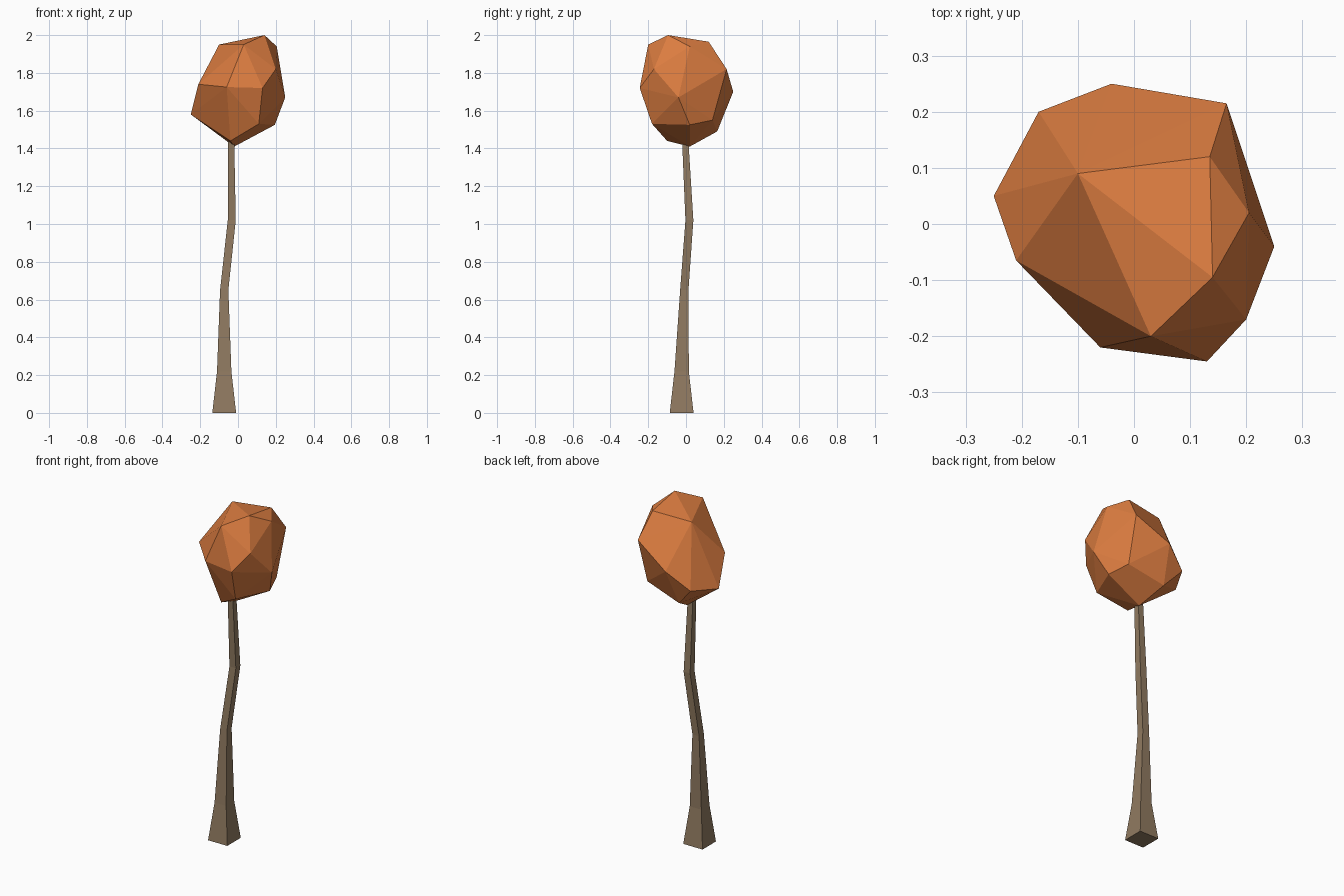
import bpy, bmesh

if "Cube" in bpy.data.objects:
    bpy.data.objects.remove(bpy.data.objects["Cube"])


def material(name, rgb):
    m = bpy.data.materials.new(name)
    m.diffuse_color = (*rgb, 1)
    m.use_nodes = True
    m.node_tree.nodes["Principled BSDF"].inputs["Base Color"].default_value = m.diffuse_color
    return m


def make_object(name, bm, mat):
    bmesh.ops.recalc_face_normals(bm, faces=bm.faces)
    me = bpy.data.meshes.new(name)
    bm.to_mesh(me)
    bm.free()
    me.materials.append(mat)
    ob = bpy.data.objects.new(name, me)
    bpy.context.collection.objects.link(ob)
    return ob


bark = material("bark_brown", (0.28, 0.195, 0.118))
leaf = material("autumn_orange", (0.72, 0.205, 0.052))

# Trunk: crooked, tapering square sections (centre x, centre y, z, half width)
sections = [
    (-0.073, -0.023, 0.0, 0.063),
    (-0.073, -0.023, 0.22, 0.038),
    (-0.073, -0.009, 0.65, 0.022),
    (-0.033, 0.018, 1.02, 0.021),
    (-0.037, -0.007, 1.50, 0.016),
]
bm = bmesh.new()
rings = []
for x, y, z, h in sections:
    rings.append([bm.verts.new((x + sx * h, y + sy * h, z))
                  for sx, sy in ((-1, -1), (1, -1), (1, 1), (-1, 1))])
for a, b in zip(rings, rings[1:]):
    for i in range(4):
        j = (i + 1) % 4
        bm.faces.new((a[i], a[j], b[j], b[i]))
bm.faces.new(rings[0])
bm.faces.new(rings[-1])
make_object("trunk", bm, bark)

# Crown: faceted boulder shape, the convex hull of its corner points
corners = [
    # top
    (0.14, -0.095, 2.0), (0.03, -0.20, 1.95), (-0.10, 0.09, 1.95),
    (0.135, 0.12, 1.965), (0.205, 0.02, 1.94),
    # middle
    (0.165, 0.215, 1.82), (0.20, -0.17, 1.82), (0.25, -0.04, 1.67),
    (0.13, -0.245, 1.72), (-0.06, -0.22, 1.725), (-0.21, -0.065, 1.74),
    (-0.25, 0.05, 1.58), (-0.17, 0.20, 1.60), (-0.04, 0.25, 1.70),
    # bottom
    (0.11, -0.18, 1.53), (0.195, 0.02, 1.525), (0.155, 0.14, 1.55),
    (-0.07, 0.165, 1.49), (-0.04, -0.10, 1.44), (-0.02, 0.02, 1.41),
]
bm = bmesh.new()
for c in corners:
    bm.verts.new(c)
bmesh.ops.convex_hull(bm, input=bm.verts)
make_object("crown", bm, leaf)
